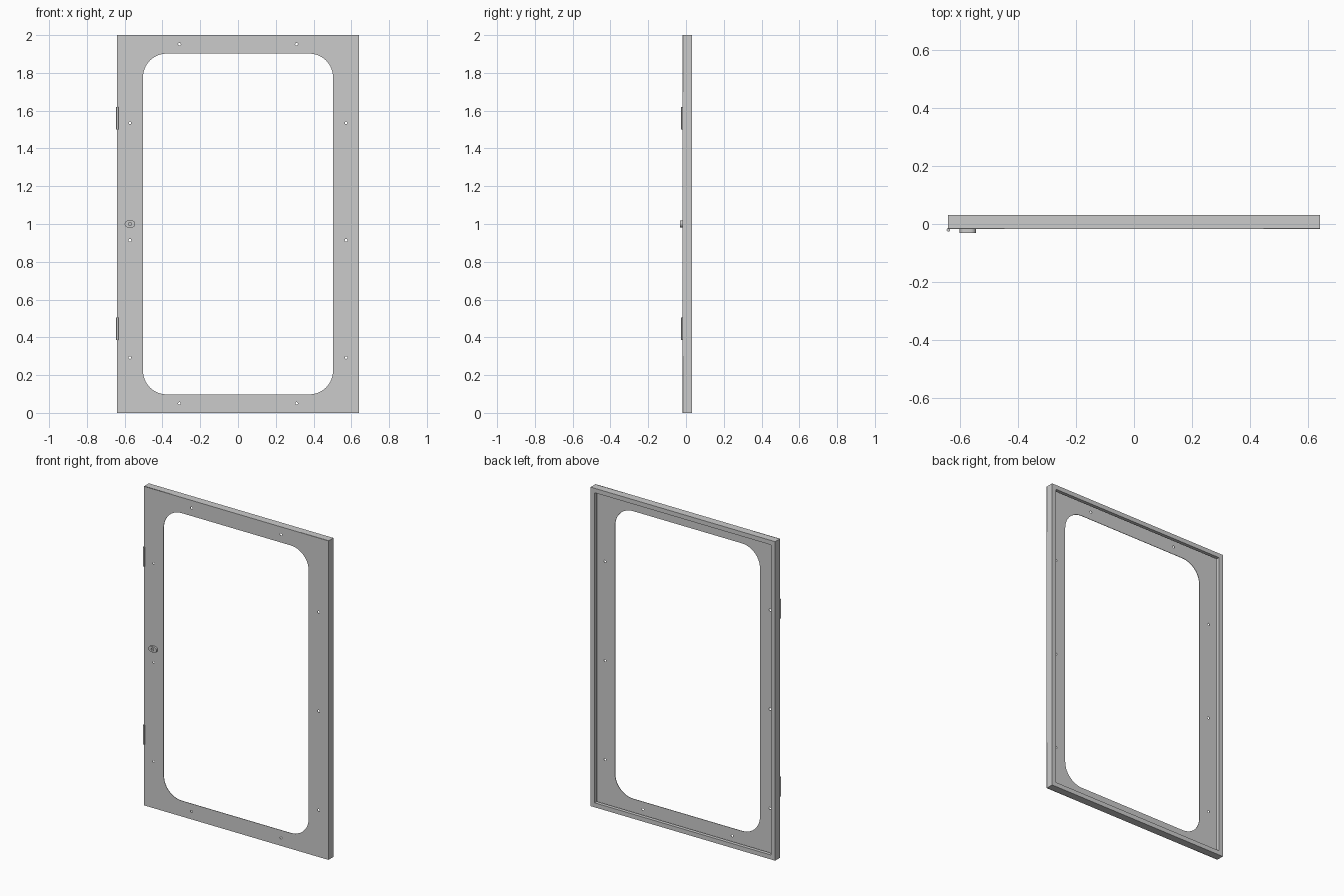
import bpy, bmesh, math

if "Cube" in bpy.data.objects:
    bpy.data.objects.remove(bpy.data.objects["Cube"])

W, H = 0.64, 2.0            # half width, height
F, B, T = -0.018, 0.031, 0.003   # front plane, back plane, sheet thickness


def rounded(cx, cz, hw, hh, r, seg):
    """Outline of a rounded rectangle in x, z."""
    pts = []
    for k, (sx, sz) in enumerate([(1, 1), (-1, 1), (-1, -1), (1, -1)]):
        for i in range(seg + 1):
            a = math.pi / 2 * (k + i / seg)
            pts.append((cx + sx * (hw - r) + r * math.cos(a),
                        cz + sz * (hh - r) + r * math.sin(a)))
    return pts


def circle(cx, cz, r, n=16):
    return [(cx + r * math.cos(2 * math.pi * i / n),
             cz + r * math.sin(2 * math.pi * i / n)) for i in range(n)]


def plate(name, outlines, y0, y1):
    """Flat plate between y0 and y1; inner outlines become holes."""
    cu = bpy.data.curves.new(name, 'CURVE')
    cu.dimensions = '2D'
    cu.fill_mode = 'BOTH'
    cu.extrude = (y1 - y0) / 2
    for pts in outlines:
        sp = cu.splines.new('POLY')
        sp.points.add(len(pts) - 1)
        for p, (x, z) in zip(sp.points, pts):
            p.co = (x, z, 0, 1)
        sp.use_cyclic_u = True
    ob = bpy.data.objects.new(name, cu)
    bpy.context.collection.objects.link(ob)
    ob.rotation_euler.x = math.pi / 2
    ob.location.y = (y0 + y1) / 2
    bpy.ops.object.select_all(action='DESELECT')
    ob.select_set(True)
    bpy.context.view_layer.objects.active = ob
    bpy.ops.object.convert(target='MESH')
    return bpy.context.object


def folded_rim(name, profile):
    """Sweep a closed (inset, y) profile around the door with mitred corners."""
    bm = bmesh.new()
    rings = [[bm.verts.new((sx * (W - d), y, H / 2 + sz * (H / 2 - d))) for d, y in profile]
             for sx, sz in [(1, 1), (-1, 1), (-1, -1), (1, -1)]]
    n = len(profile)
    for c in range(4):
        a, b = rings[c], rings[(c + 1) % 4]
        for i in range(n):
            j = (i + 1) % n
            bm.faces.new((a[i], a[j], b[j], b[i]))
    bmesh.ops.recalc_face_normals(bm, faces=bm.faces)
    me = bpy.data.meshes.new(name)
    bm.to_mesh(me)
    bm.free()
    ob = bpy.data.objects.new(name, me)
    bpy.context.collection.objects.link(ob)


# Front sheet with rounded window opening and screw holes
holes = [(s * 0.572, z) for s in (-1, 1) for z in (0.293, 0.914, 1.535)]
holes += [(s * 0.31, z) for s in (-1, 1) for z in (0.05, 1.952)]
plate("front_sheet",
      [[(-W, 0), (W, 0), (W, H), (-W, H)], rounded(0, 1, 0.503, 0.902, 0.125, 12)]
      + [circle(x, z, 0.007) for x, z in holes], F, F + T)

# Side walls folded back, then inward, then forward again
lip = 0.028
folded_rim("folded_rim", [(0, F + T), (0, B), (lip, B), (lip, B - 0.022), (lip - T, B - 0.022),
                          (lip - T, B - T), (T, B - T), (T, F + T)])

# Lock: oval escutcheon with a recessed barrel
lx, lz = -0.572, 1.0
plate("lock_escutcheon", [rounded(lx, lz, 0.028, 0.018, 0.018, 8), circle(lx, lz, 0.009, 24)],
      -0.031, F)
plate("lock_barrel", [circle(lx, lz, 0.009, 24)], -0.022, F)

# Hinge barrels on the left front edge
for name, z in (("lower_hinge", 0.445), ("upper_hinge", 1.56)):
    bpy.ops.mesh.primitive_cylinder_add(vertices=20, radius=0.006, depth=0.12,
                                        location=(-W + 0.001, F - 0.002, z))
    bpy.context.object.name = name
    bpy.ops.object.shade_smooth_by_angle()
